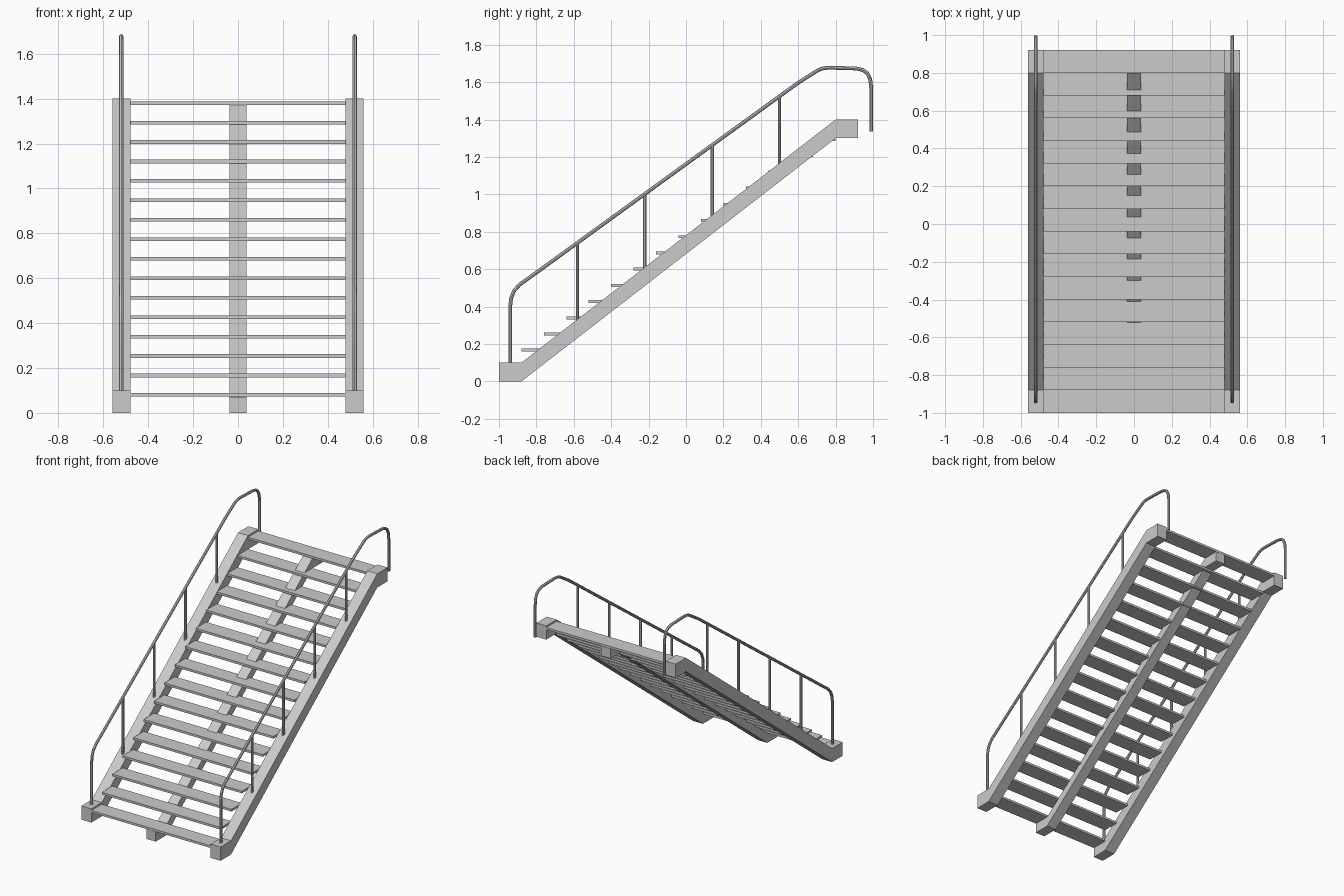
import bpy, bmesh

if "Cube" in bpy.data.objects:
    bpy.data.objects.remove(bpy.data.objects["Cube"])


def prism(name, profile, x0, x1):
    """Extrude a (y, z) profile along x."""
    bm = bmesh.new()
    face = bm.faces.new([bm.verts.new((x0, y, z)) for y, z in profile])
    ext = bmesh.ops.extrude_face_region(bm, geom=[face])
    verts = [v for v in ext["geom"] if isinstance(v, bmesh.types.BMVert)]
    bmesh.ops.translate(bm, verts=verts, vec=(x1 - x0, 0, 0))
    bmesh.ops.recalc_face_normals(bm, faces=bm.faces)
    mesh = bpy.data.meshes.new(name)
    bm.to_mesh(mesh)
    bm.free()
    obj = bpy.data.objects.new(name, mesh)
    bpy.context.collection.objects.link(obj)
    return obj


def tube(name, x, path, radius):
    """Round bar along a (y, z) path, turned into a smooth mesh."""
    curve = bpy.data.curves.new(name, "CURVE")
    curve.dimensions = "3D"
    curve.bevel_depth = radius
    curve.bevel_resolution = 2
    curve.use_fill_caps = True
    spline = curve.splines.new("POLY")
    spline.points.add(len(path) - 1)
    for p, (y, z) in zip(spline.points, path):
        p.co = (x, y, z, 1)
    obj = bpy.data.objects.new(name, curve)
    bpy.context.collection.objects.link(obj)
    bpy.ops.object.select_all(action="DESELECT")
    obj.select_set(True)
    bpy.context.view_layer.objects.active = obj
    bpy.ops.object.convert(target="MESH")
    bpy.ops.object.shade_smooth_by_angle()


def stringer_profile(drop):
    return [(-1, 0), (-0.88, 0), (0.80, 1.30), (0.92, 1.30),
            (0.92, 1.40 - drop), (0.80, 1.40 - drop),
            (-0.88, 0.10 - drop), (-1, 0.10 - drop)]


# Stringers: two at the sides, a shallower one in the middle
prism("stringer_left", stringer_profile(0), -0.56, -0.48)
prism("stringer_right", stringer_profile(0), 0.48, 0.56)
prism("stringer_middle", stringer_profile(0.029), -0.038, 0.038)

# Treads
for i in range(16):
    y, z = -1 + 0.12 * i, 0.08 + i * 1.30 / 15
    prism(f"tread_{i + 1}", [(y, z - 0.008), (y + 0.12, z - 0.008),
                             (y + 0.12, z + 0.008), (y, z + 0.008)], -0.48, 0.48)

# Handrails with bent ends, and their upright posts
rail = [(-0.94, 0.095), (-0.94, 0.40), (-0.935, 0.445), (-0.92, 0.483),
        (-0.89, 0.517), (-0.83, 0.56), (0.60, 1.597), (0.70, 1.66),
        (0.72, 1.67), (0.745, 1.676), (0.78, 1.677), (0.91, 1.673),
        (0.945, 1.665), (0.97, 1.647), (0.985, 1.615), (0.99, 1.57), (0.99, 1.336)]
for side, x in (("left", -0.52), ("right", 0.52)):
    tube(f"handrail_{side}", x, rail, 0.01)
    for i in range(4):
        y = -0.58 + 0.36 * i
        foot = 0.09 + (y + 0.88) * 1.30 / 1.68
        top = 0.56 + (y + 0.83) * 1.037 / 1.43
        tube(f"rail_post_{side}_{i + 1}", x, [(y, foot), (y, top)], 0.009)
